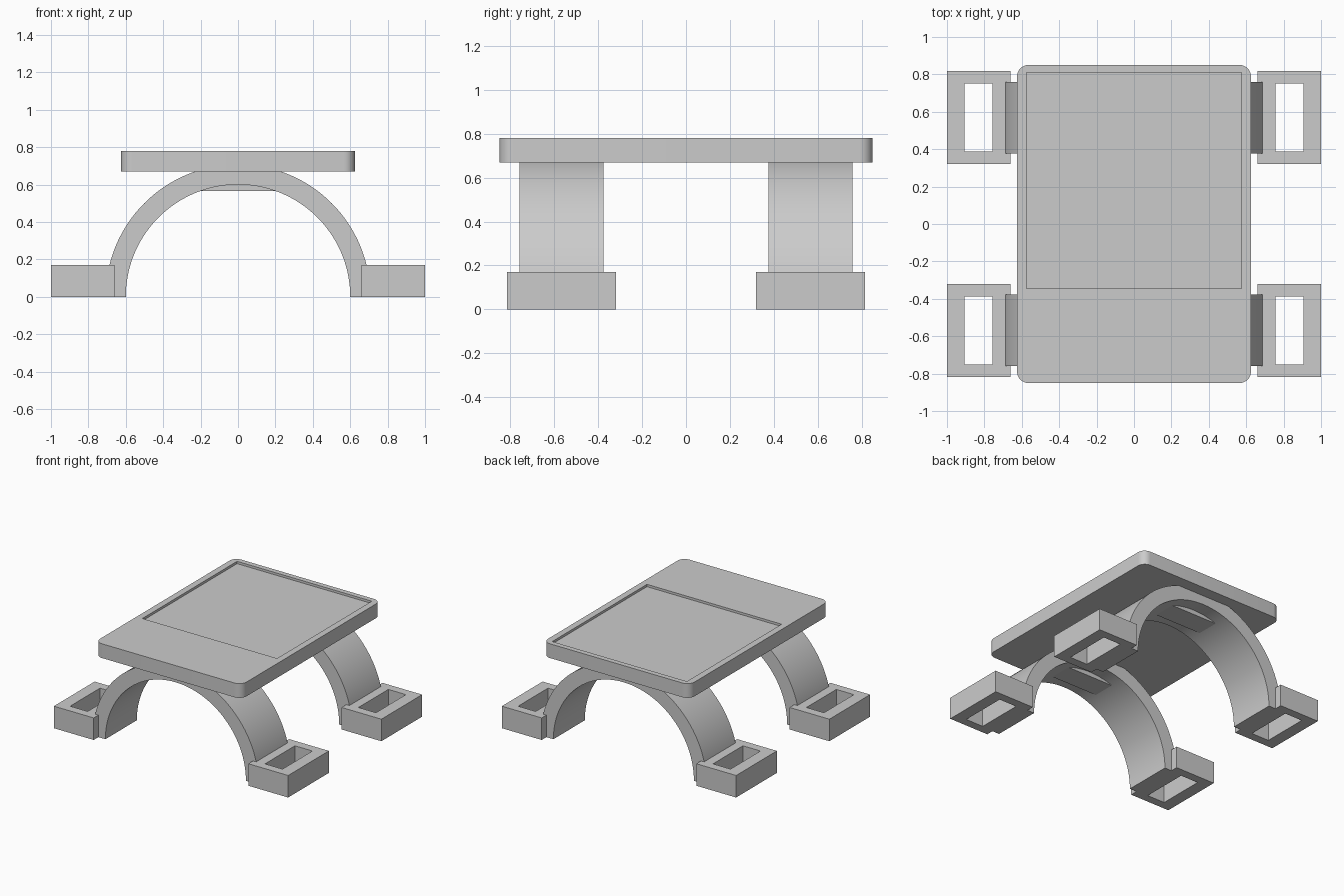
import bpy
import bmesh
import math

if "Cube" in bpy.data.objects:
    bpy.data.objects.remove(bpy.data.objects["Cube"], do_unlink=True)

# Single flat colour
grey = bpy.data.materials.new("plain_grey")
grey.use_nodes = True
colour = (0.6, 0.6, 0.6, 1)
grey.diffuse_color = colour
grey.node_tree.nodes["Principled BSDF"].inputs["Base Color"].default_value = colour


def finish(name, bm, smooth=False):
    bmesh.ops.recalc_face_normals(bm, faces=bm.faces[:])
    mesh = bpy.data.meshes.new(name)
    bm.to_mesh(mesh)
    bm.free()
    mesh.materials.append(grey)
    obj = bpy.data.objects.new(name, mesh)
    bpy.context.collection.objects.link(obj)
    if smooth:
        select(obj)
        bpy.ops.object.shade_smooth_by_angle(angle=math.radians(30))
    return obj


def select(obj):
    bpy.ops.object.select_all(action='DESELECT')
    obj.select_set(True)
    bpy.context.view_layer.objects.active = obj


def box(name, low, high, corner=0):
    """Axis-aligned box, optionally with rounded vertical edges."""
    bm = bmesh.new()
    bmesh.ops.create_cube(bm, size=1)
    for v in bm.verts:
        v.co = [lo if c < 0 else hi for c, lo, hi in zip(v.co, low, high)]
    if corner:
        upright = [e for e in bm.edges
                   if abs(e.verts[0].co.z - e.verts[1].co.z) > 0.01]
        bmesh.ops.bevel(bm, geom=upright, offset=corner, segments=8,
                        profile=0.5, affect='EDGES')
    return finish(name, bm, smooth=corner > 0)


def cut(obj, cutter):
    """Subtract the cutter from the object, then discard it."""
    cutter.hide_render = True
    mod = obj.modifiers.new("cut", 'BOOLEAN')
    mod.operation = 'DIFFERENCE'
    mod.solver = 'EXACT'
    mod.object = cutter
    select(obj)
    bpy.ops.object.modifier_apply(modifier=mod.name)
    bpy.data.objects.remove(cutter, do_unlink=True)


def arch(name, inner, outer, y0, y1, steps=64):
    """Half ring standing on the ground, extruded along y."""
    angles = [math.pi * i / steps for i in range(steps + 1)]
    bm = bmesh.new()
    rows = []
    for a in angles:
        rows.append([bm.verts.new((r * math.cos(a), y, r * math.sin(a)))
                     for r, y in ((inner, y0), (outer, y0), (outer, y1), (inner, y1))])
    for a, b in zip(rows, rows[1:]):
        for k in range(4):
            n = (k + 1) % 4
            bm.faces.new((a[k], a[n], b[n], b[k]))
    bm.faces.new(rows[0])
    bm.faces.new(rows[-1])
    return finish(name, bm, smooth=True)


# Table plate with a shallow pocket
plate = box("top_plate", (-0.625, -0.85, 0.67), (0.625, 0.85, 0.78), corner=0.06)
cut(plate, box("pocket_cutter", (-0.575, -0.345, 0.762), (0.575, 0.81, 0.9)))

for end, sy in (("front", -1), ("back", 1)):
    # Arched leg with a flat pad under its crown
    y0, y1 = sorted((sy * 0.377, sy * 0.76))
    arch(end + "_arch", 0.6, 0.708, y0, y1)
    p0, p1 = sorted((sy * 0.48, sy * 0.655))
    box(end + "_crown_pad", (-0.2, p0, 0.566), (0.2, p1, 0.66))

    # Hollow feet at both ends of the arch
    for side, sx in (("left", 1), ("right", -1)):
        def span(x, y, z):
            xs = sorted(sx * v for v in x)
            ys = sorted(sy * v for v in y)
            return tuple(zip(xs, ys, z))
        foot = box(f"{end}_{side}_foot",
                   *span((0.66, 1.0), (0.32, 0.817), (0, 0.17)))
        cut(foot, box("foot_cutter",
                      *span((0.757, 0.907), (0.387, 0.752), (-0.1, 0.3))))
